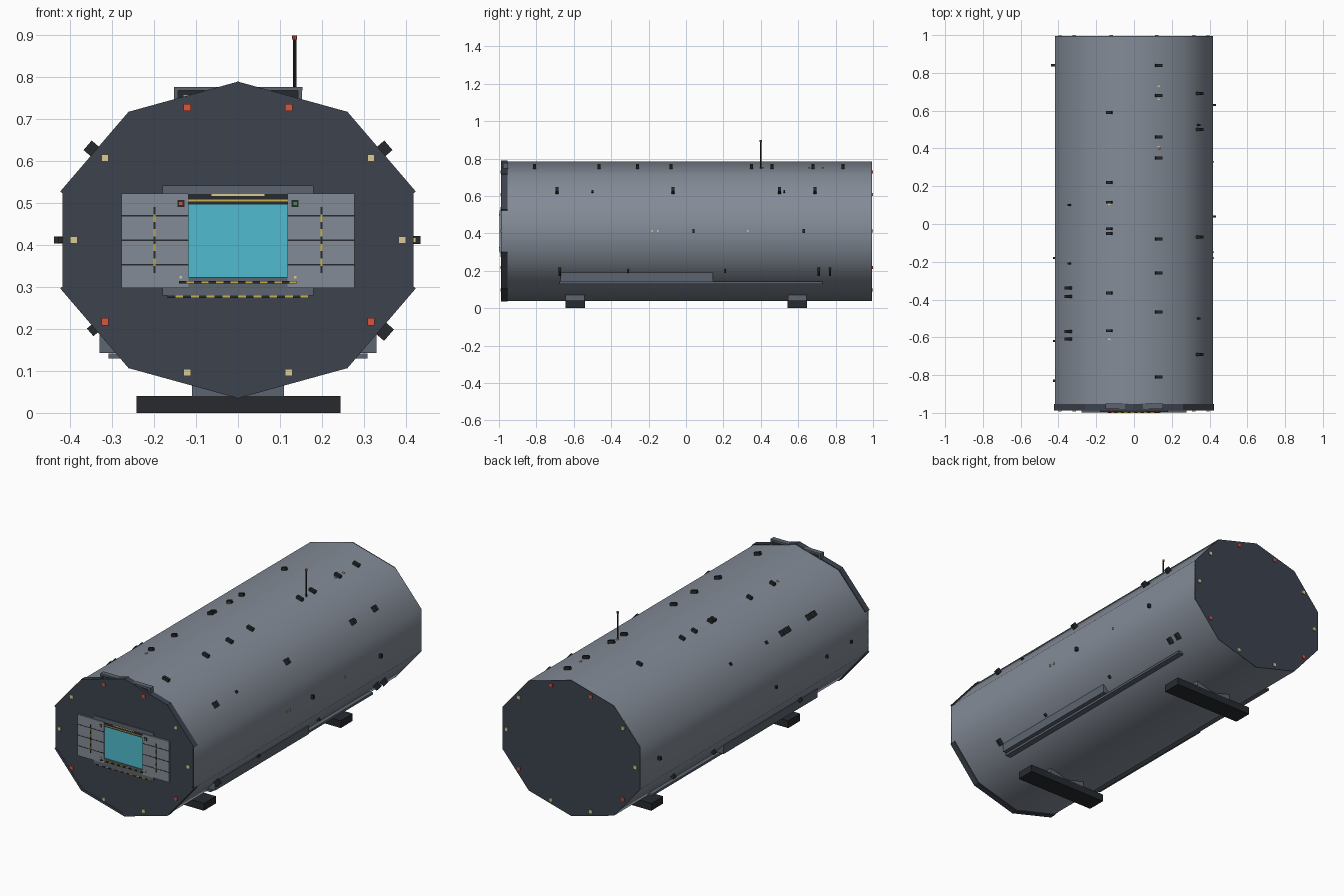
import bpy, bmesh
from math import sin, cos, pi
from mathutils import Vector, Matrix

if "Cube" in bpy.data.objects:
    bpy.data.objects.remove(bpy.data.objects["Cube"])

CZ, RX, RZ = 0.412, 0.440, 0.373
Y0, Y1 = -0.985, 0.993


def mat(name, r, g, b):
    m = bpy.data.materials.new(name)
    m.diffuse_color = (r, g, b, 1)
    m.use_nodes = True
    m.node_tree.nodes["Principled BSDF"].inputs["Base Color"].default_value = m.diffuse_color
    return m


HULL = mat("hull_grey", 0.23, 0.26, 0.31)
DARK = mat("dark_steel", 0.045, 0.055, 0.075)
BLACK = mat("black", 0.02, 0.023, 0.028)
TRIM = mat("trim_grey", 0.11, 0.13, 0.16)
CYAN = mat("field_cyan", 0.08, 0.5, 0.62)
YELLOW = mat("yellow", 0.6, 0.45, 0.06)
RED = mat("red", 0.7, 0.09, 0.05)
CREAM = mat("cream", 0.7, 0.6, 0.3)
GREEN = mat("green", 0.05, 0.3, 0.1)


def finish(name, bm, m):
    me = bpy.data.meshes.new(name)
    bmesh.ops.recalc_face_normals(bm, faces=bm.faces)
    bm.to_mesh(me)
    bm.free()
    me.materials.append(m)
    ob = bpy.data.objects.new(name, me)
    bpy.context.collection.objects.link(ob)
    return ob


def boxm(name, matrix, size, m):
    bm = bmesh.new()
    bmesh.ops.create_cube(bm, size=1, matrix=matrix @ Matrix.Diagonal((*size, 1)))
    return finish(name, bm, m)


def box(name, x0, x1, y0, y1, z0, z1, m):
    c = ((x0 + x1) / 2, (y0 + y1) / 2, (z0 + z1) / 2)
    return boxm(name, Matrix.Translation(c), (x1 - x0, y1 - y0, z1 - z0), m)


def pair(name, x0, x1, *rest):
    box(name + "_right", x0, x1, *rest)
    box(name + "_left", -x1, -x0, *rest)


def corner(i, s=1.0):
    a = i * pi / 5
    return Vector((RX * s * sin(a), 0, CZ + RZ * s * cos(a)))


def facet(i, y, lift=0.0, t=0.5):
    """Frame on hull side i: local x along the facet, y along the hull, z outward."""
    a, b = corner(i), corner(i + 1)
    d = (b - a).normalized()
    n = Vector((-d.z, 0, d.x))
    p = a.lerp(b, t)
    if n.dot(p - Vector((0, 0, CZ))) < 0:
        n = -n
    p = p + n * lift
    p.y = y
    return Matrix.Translation(p) @ Matrix((d, n.cross(d), n)).transposed().to_4x4()


# Ten-sided hull, smooth along its length
bm = bmesh.new()
rings = []
for y in (Y0, Y1):
    rings.append([bm.verts.new(corner(i) + Vector((0, y, 0))) for i in range(10)])
for i in range(10):
    j = (i + 1) % 10
    f = bm.faces.new((rings[0][i], rings[0][j], rings[1][j], rings[1][i]))
    f.smooth = True
hull = finish("hull", bm, HULL)

# End bulkheads
for name, y0, y1 in (("front_bulkhead", Y0 - 0.002, Y0 + 0.006), ("back_bulkhead", Y1 - 0.006, Y1 + 0.002)):
    bm = bmesh.new()
    r = [[bm.verts.new(corner(i) + Vector((0, y, 0))) for i in range(10)] for y in (y0, y1)]
    bm.faces.new(r[0])
    bm.faces.new(r[1])
    for i in range(10):
        j = (i + 1) % 10
        bm.faces.new((r[0][i], r[0][j], r[1][j], r[1][i]))
    finish(name, bm, DARK)

# Collar bars around the front rim
for i in range(10):
    if i not in (2, 7):
        w = (corner(i + 1) - corner(i)).length
        boxm("collar_bar", facet(i, -0.971, -0.003), (w + 0.006, 0.034, 0.014), DARK)

# Marker lights on both ends
for i in range(10):
    m = RED if i in (0, 3, 6, 9) else CREAM
    p = corner(i, 0.935).lerp(corner(i + 1, 0.935), 0.5)
    for y in (Y0 - 0.003, Y1 + 0.003):
        p.y = y
        boxm("marker_light", Matrix.Translation(p), (0.017, 0.008, 0.017), m)

# Hangar opening: force field, lintel and sill
box("force_field", -0.12, 0.12, -0.989, -0.985, 0.32, 0.497, CYAN)
box("lintel", -0.18, 0.18, -0.992, -0.985, 0.522, 0.542, TRIM)
box("lintel_shadow_strip", -0.12, 0.12, -0.991, -0.985, 0.497, 0.522, BLACK)
box("lintel_yellow_line", -0.12, 0.12, -0.993, -0.985, 0.504, 0.508, YELLOW)
box("lintel_light", -0.063, 0.063, -0.994, -0.985, 0.517, 0.521, CREAM)
box("lower_frame", -0.18, 0.18, -0.992, -0.985, 0.28, 0.298, TRIM)
box("sill", -0.12, 0.12, -0.994, -0.985, 0.298, 0.324, TRIM)


def hazard(name, n, a0, a1, vertical, c, y, w):
    step = (a1 - a0) / n
    for k in range(n):
        p, q = a0 + k * step, a0 + (k + 1) * step
        m = YELLOW if k % 2 else BLACK
        if vertical:
            box(name, c - w, c + w, y, -0.985, p, q, m)
        else:
            box(name, p, q, y, -0.985, c - w, c + w, m)


hazard("sill_hazard_stripe", 16, -0.14, 0.14, False, 0.311, -1.0, 0.003)
hazard("lower_hazard_stripe", 18, -0.168, 0.168, False, 0.277, -0.993, 0.003)

# Open door leaves with grooves and hazard strips
pair("door_leaf", 0.118, 0.277, -0.996, -0.985, 0.298, 0.523, HULL)
for z in (0.353, 0.411, 0.47):
    pair("door_groove", 0.118, 0.277, -0.9967, -0.99, z - 0.002, z + 0.002, BLACK)
for s in (-1, 1):
    hazard("door_hazard_stripe", 9, 0.333, 0.49, True, s * 0.199, -0.998, 0.0025)
pair("door_lamp_housing", 0.128, 0.144, -0.998, -0.985, 0.491, 0.507, BLACK)
box("door_lamp_red", -0.14, -0.132, -0.9995, -0.985, 0.495, 0.503, RED)
box("door_lamp_green", 0.132, 0.14, -0.9995, -0.985, 0.495, 0.503, GREEN)
pair("door_foot_light", 0.133, 0.139, -0.999, -0.985, 0.32, 0.326, CREAM)

# Control booth window behind the top rim
box("booth", -0.145, 0.148, -0.975, -0.953, 0.70, 0.769, BLACK)
box("booth_roof", -0.152, 0.154, -0.979, -0.951, 0.768, 0.776, TRIM)
pair("booth_post", 0.143, 0.152, -0.979, -0.951, 0.71, 0.77, TRIM)
box("booth_screen", -0.13, -0.10, -0.977, -0.97, 0.745, 0.757, CYAN)

# Landing skids
for y in (-0.593, 0.595):
    box("skid", -0.242, 0.244, y - 0.052, y + 0.052, 0, 0.04, BLACK)
    box("skid_pedestal", -0.11, 0.11, y - 0.05, y + 0.05, 0.04, 0.075, TRIM)

# Side rails and cable boxes
pair("side_rail", 0.26, 0.308, -0.675, 0.73, 0.13, 0.142, TRIM)
pair("side_duct", 0.288, 0.33, -0.67, 0.145, 0.143, 0.19, TRIM)

# Antenna
for name, z0, z1, r, m in (("antenna", 0.73, 0.89, 0.004, BLACK), ("antenna_tip", 0.889, 0.899, 0.006, RED)):
    bm = bmesh.new()
    bmesh.ops.create_cone(bm, cap_ends=True, segments=8, radius1=r, radius2=r, depth=z1 - z0,
                          matrix=Matrix.Translation((0.135, 0.4, (z0 + z1) / 2)))
    finish(name, bm, m)

# Small hull fittings: facet -> positions along the hull (size: across, along, high)
fittings = (
    (0, (0.037, 0.016, 0.026), (0.84, 0.68, 0.46, 0.35, -0.08, -0.26, -0.465, -0.81)),
    (9, (0.03, 0.014, 0.026), (0.59, 0.22, 0.115, -0.025, -0.05, -0.365, -0.565)),
    (1, (0.03, 0.016, 0.046), (0.69, 0.5, -0.07, -0.69)),
    (8, (0.03, 0.016, 0.046), (-0.34, -0.385, -0.57, -0.61)),
    (2, (0.02, 0.012, 0.026), (0.63, 0.04)),
    (7, (0.016, 0.014, 0.034), (0.84,)),
    (3, (0.036, 0.012, 0.05), (-0.675, 0.71, 0.77)),
    (6, (0.024, 0.012, 0.03), (-0.5, 0.25, 0.6)),
    (1, (0.014, 0.01, 0.016), (0.525, -0.5)),
    (8, (0.016, 0.01, 0.016), (0.1, -0.21)),
    (7, (0.014, 0.012, 0.014), (-0.18, -0.62, -0.83)),
    (3, (0.018, 0.008, 0.02), (0.21, -0.31)),
)
for i, size, ys in fittings:
    for y in ys:
        boxm("hull_fitting", facet(i, y, 0.003), size, BLACK)

# Lit portholes
for i, ys in ((0, (0.73, 0.66, 0.41)), (2, (0.33, -0.15, -0.18)), (9, (0.105, -0.61))):
    for y in ys:
        boxm("porthole_light", facet(i, y), (0.012, 0.008, 0.01), CREAM)
